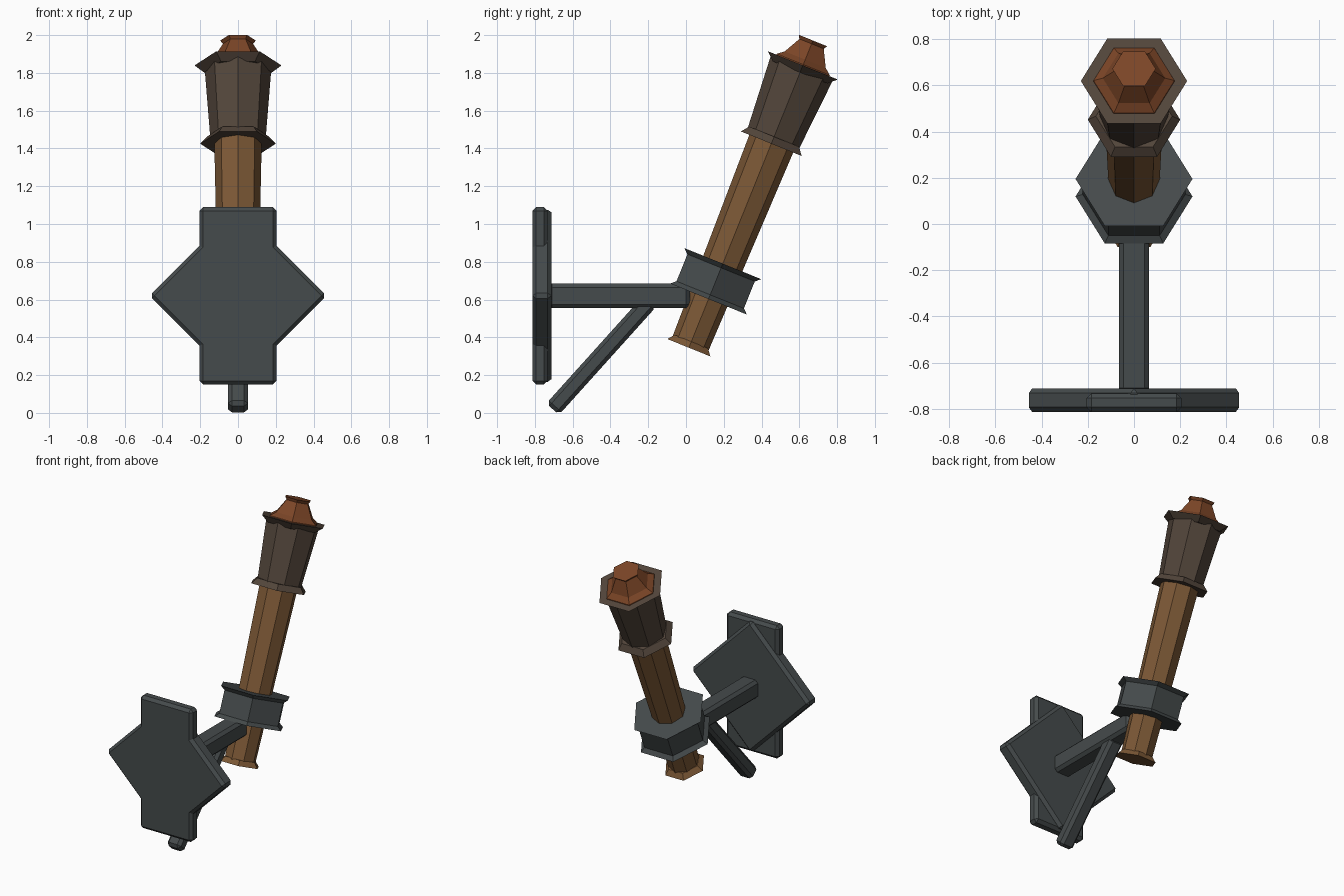
import bpy, bmesh, math
from mathutils import Matrix, Vector

if "Cube" in bpy.data.objects:
    bpy.data.objects.remove(bpy.data.objects["Cube"])

TILT = math.radians(22)
TORCH = Matrix.Translation((0, 0.015, 0.345)) @ Matrix.Rotation(-TILT, 4, 'X')


def material(name, rgb):
    m = bpy.data.materials.new(name)
    m.diffuse_color = (*rgb, 1)
    m.use_nodes = True
    m.node_tree.nodes["Principled BSDF"].inputs["Base Color"].default_value = m.diffuse_color
    return m


IRON = material("dark_iron", (0.06, 0.07, 0.072))
WOOD = material("wood", (0.2, 0.097, 0.036))
WRAP = material("dark_wrap", (0.085, 0.06, 0.043))
EMBER = material("ember", (0.2, 0.06, 0.02))


def finish(bm, name, mat, matrix, bevel=0):
    bmesh.ops.recalc_face_normals(bm, faces=bm.faces)
    me = bpy.data.meshes.new(name)
    bm.to_mesh(me)
    bm.free()
    me.materials.append(mat)
    ob = bpy.data.objects.new(name, me)
    ob.matrix_world = matrix
    bpy.context.collection.objects.link(ob)
    if bevel:
        b = ob.modifiers.new("bevel", 'BEVEL')
        b.width = bevel
        b.segments = 1
    return ob


def box(name, size, matrix, bevel=0.02):
    bm = bmesh.new()
    bmesh.ops.create_cube(bm, size=1)
    bmesh.ops.scale(bm, vec=Vector(size), verts=bm.verts)
    return finish(bm, name, IRON, matrix, bevel)


def lathe(name, profile, sides, mat):
    """Faceted solid along the tilted torch axis; profile = (distance, radius)."""
    bm = bmesh.new()
    rings = []
    for t, r in profile:
        rings.append([bm.verts.new((r * math.cos(2 * math.pi * i / sides),
                                    r * math.sin(2 * math.pi * i / sides), t))
                      for i in range(sides)])
    for a, b in zip(rings, rings[1:]):
        for i in range(sides):
            j = (i + 1) % sides
            bm.faces.new((a[i], a[j], b[j], b[i]))
    bm.faces.new(rings[0][::-1])
    bm.faces.new(rings[-1])
    return finish(bm, name, mat, TORCH)


# Wall plate: upright slab plus a thicker diamond, flush at the front
box("wall_plate", (0.41, 0.08, 0.94), Matrix.Translation((0, -0.773, 0.62)))
box("wall_diamond", (0.664, 0.101, 0.664),
    Matrix.Translation((0, -0.7625, 0.62)) @ Matrix.Rotation(math.pi / 4, 4, 'Y'))

# Horizontal arm and diagonal brace
box("bracket_arm", (0.13, 0.75, 0.13), Matrix.Translation((0, -0.355, 0.62)))
brace_dir = Vector((0, 0.669, 0.743))
brace_len = 0.77
centre = Vector((0, -0.706, 0.02)) + brace_dir * brace_len / 2
box("bracket_brace", (0.105, 0.09, brace_len),
    Matrix.Translation(centre) @ Matrix.Rotation(-math.atan2(0.669, 0.743), 4, 'X'))

# Iron ring holding the torch
lathe("holder_ring", [(0.278, 0.253), (0.302, 0.222), (0.456, 0.222), (0.48, 0.253)], 6, IRON)

# Wooden handle with flared foot
lathe("handle", [(0.005, 0.102), (1.2, 0.126)], 8, WOOD)
lathe("handle_foot", [(0, 0.142), (0.035, 0.11)], 6, WOOD)

# Wrapped head with flared collars
lathe("head", [(1.175, 0.145), (1.6, 0.177)], 8, WRAP)
lathe("head_lower_collar", [(1.165, 0.2), (1.205, 0.165)], 6, WRAP)
lathe("head_upper_collar", [(1.572, 0.18), (1.612, 0.23)], 6, WRAP)

# Ember tip
lathe("ember_tip", [(1.605, 0.178), (1.617, 0.175), (1.645, 0.135), (1.735, 0.08), (1.754, 0.094)], 6, EMBER)
